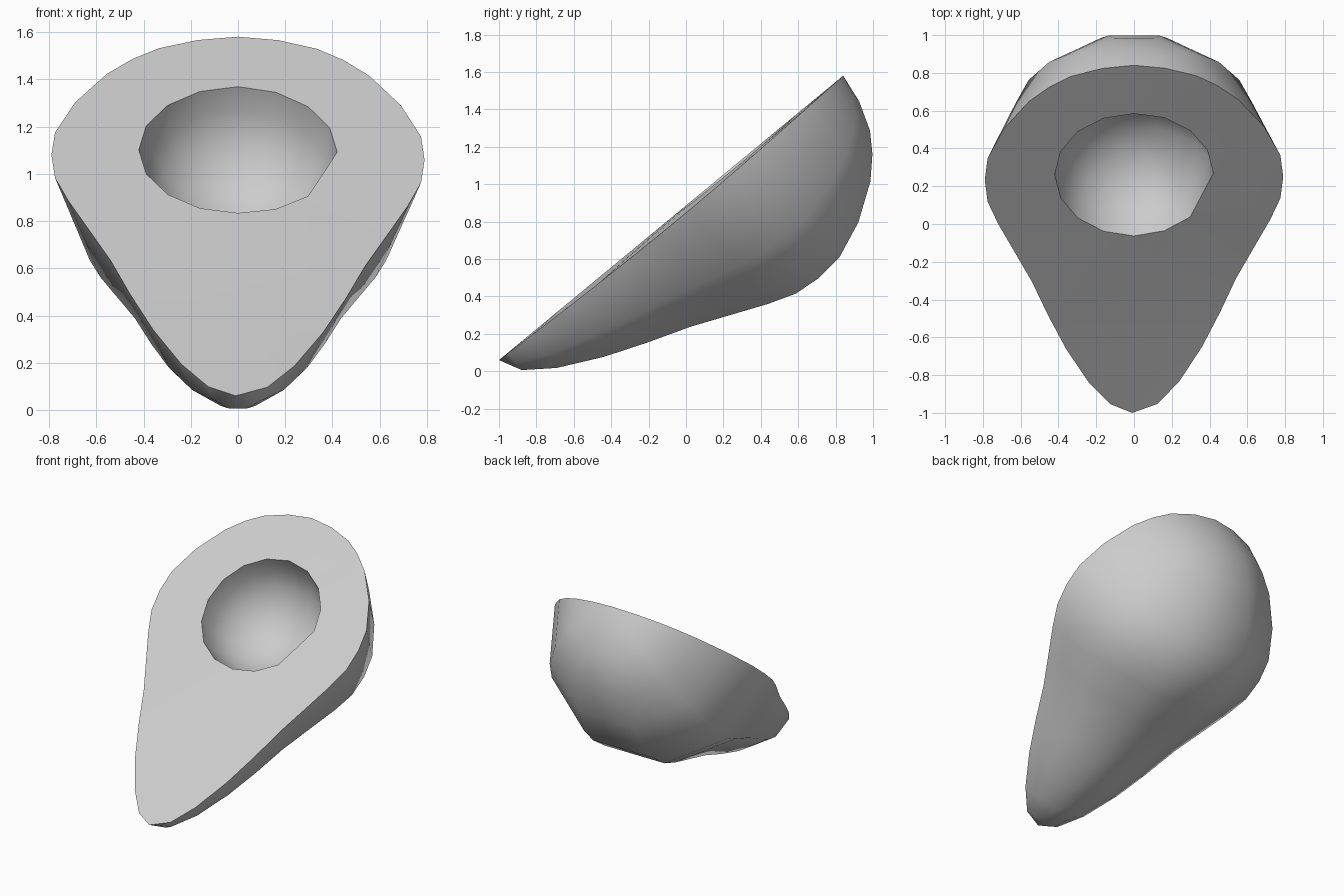
import bpy, bmesh
from math import sin, cos, pi, radians
from mathutils import Vector

cube = bpy.data.objects.get("Cube")
if cube:
    bpy.data.objects.remove(cube, do_unlink=True)

LENGTH = 2.387
ALONG = Vector((0, 0.771, 0.637))     # up the cut face
DEPTH = Vector((0, 0.637, -0.771))    # into the flesh
TIP = Vector((0, -1, 0.06))
SIDES = 5                             # facets round the half body

# Distance along the cut face, radius
PROFILE = [(0.06, 0.125), (0.21, 0.24), (0.44, 0.36), (0.67, 0.455),
           (0.9, 0.54), (1.1, 0.63), (1.3, 0.72), (1.45, 0.775),
           (1.6, 0.79), (1.75, 0.775), (1.95, 0.69), (2.14, 0.555),
           (2.24, 0.445), (2.31, 0.335), (2.365, 0.17)]
PIT_CENTRE, PIT_RADIUS, PIT_DEPTH = 1.635, 0.42, 0.4


def place(x, s, d):
    return TIP + Vector((x, 0, 0)) + ALONG * s + DEPTH * d


bm = bmesh.new()

# Half-round body, with a slight sag along the left rim
rings = []
for s, r in PROFILE:
    ring = []
    for i in range(SIDES + 1):
        a = pi * i / SIDES
        sag = 0.03 * sin(pi * s / LENGTH) if i == 0 else 0
        ring.append(bm.verts.new(place(r * cos(a), s, r * sin(a) + sag)))
    rings.append(ring)
low = bm.verts.new(place(-0.01, 0, 0))
high = bm.verts.new(place(0, LENGTH, 0))
for i in range(SIDES):
    for a, b in zip(rings, rings[1:]):
        bm.faces.new((a[i], a[i + 1], b[i + 1], b[i]))
    bm.faces.new((low, rings[0][i + 1], rings[0][i]))
    bm.faces.new((high, rings[-1][i], rings[-1][i + 1]))

# Bowl-shaped pit hollow, with one clipped corner on its lower left
angles = [2 * pi * k / 16 for k in range(16) if k != 15]
bowl = []
for level in range(5):
    t = level / 5 * pi / 2
    r = PIT_RADIUS * cos(t)
    bowl.append([bm.verts.new(place(r * cos(a), PIT_CENTRE + r * sin(a),
                                    PIT_DEPTH * sin(t)
                                    + 0.012 * max(0, cos(a)) * cos(t)))
                 for a in angles])
bottom = bm.verts.new(place(0, PIT_CENTRE, PIT_DEPTH))
n = len(angles)
for i in range(n):
    j = (i + 1) % n
    for a, b in zip(bowl, bowl[1:]):
        bm.faces.new((a[i], a[j], b[j], b[i]))
    bm.faces.new((bowl[-1][i], bowl[-1][j], bottom))

# Flat cut face between the rim and the hollow
bm.normal_update()
border = [e for e in bm.edges if e.is_boundary]
bmesh.ops.triangle_fill(bm, edges=border, use_beauty=True, normal=-DEPTH)
bmesh.ops.recalc_face_normals(bm, faces=bm.faces)

mesh = bpy.data.meshes.new("fruit_half")
bm.to_mesh(mesh)
bm.free()
fruit = bpy.data.objects.new("fruit_half", mesh)
bpy.context.collection.objects.link(fruit)

# Plain grey all over
grey = bpy.data.materials.new("light_grey")
grey.use_nodes = True
grey.diffuse_color = (0.6, 0.6, 0.6, 1)
grey.node_tree.nodes["Principled BSDF"].inputs["Base Color"].default_value = (0.6, 0.6, 0.6, 1)
mesh.materials.append(grey)

bpy.ops.object.select_all(action='DESELECT')
fruit.select_set(True)
bpy.context.view_layer.objects.active = fruit
bpy.ops.object.shade_smooth_by_angle(angle=radians(50))
